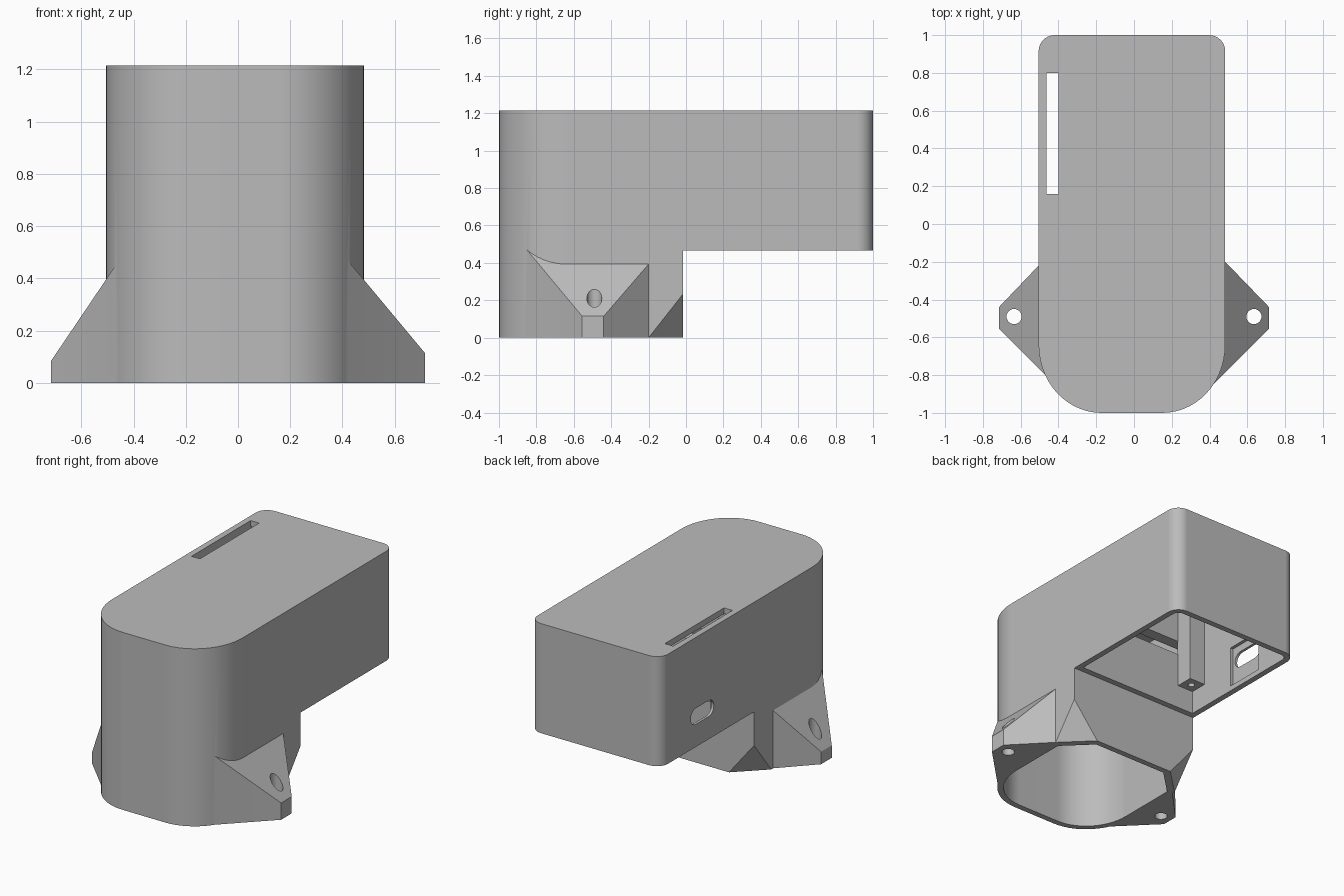
import bpy, bmesh
from math import sin, cos, pi, radians

cube = bpy.data.objects.get("Cube")
if cube:
    bpy.data.objects.remove(cube, do_unlink=True)

grey = bpy.data.materials.new("plain_grey")
grey.use_nodes = True
COLOUR = (0.5, 0.5, 0.5, 1)
grey.diffuse_color = COLOUR
grey.node_tree.nodes["Principled BSDF"].inputs["Base Color"].default_value = COLOUR

LEFT, RIGHT, TOP, SHELF, WALL = 0.483, -0.505, 1.215, 0.465, 0.04
COLUMN_BACK = -0.015


def finish(name, bm):
    bmesh.ops.recalc_face_normals(bm, faces=bm.faces[:])
    mesh = bpy.data.meshes.new(name)
    bm.to_mesh(mesh)
    bm.free()
    mesh.materials.append(grey)
    obj = bpy.data.objects.new(name, mesh)
    bpy.context.collection.objects.link(obj)
    return obj


def loft(name, lower, upper):
    """Solid between two matching loops of points."""
    bm = bmesh.new()
    a = [bm.verts.new(p) for p in lower]
    b = [bm.verts.new(p) for p in upper]
    bm.faces.new(a)
    bm.faces.new(b)
    for i in range(len(a)):
        j = (i + 1) % len(a)
        bm.faces.new((a[i], a[j], b[j], b[i]))
    return finish(name, bm)


def prism(name, plan, z0, z1):
    return loft(name, [(x, y, z0) for x, y in plan], [(x, y, z1) for x, y in plan])


def box(name, x0, x1, y0, y1, z0, z1):
    return prism(name, [(x0, y0), (x1, y0), (x1, y1), (x0, y1)], z0, z1)


def arc(cx, cy, rx, ry, start, end, n=14):
    angles = [radians(start + (end - start) * i / n) for i in range(n + 1)]
    return [(cx + rx * cos(t), cy + ry * sin(t)) for t in angles]


def disc(cx, cy, r, n=24):
    return arc(cx, cy, r, r, 0, 360, n)[:-1]


def combine(target, tool, operation="DIFFERENCE"):
    mod = target.modifiers.new("combine", "BOOLEAN")
    mod.object, mod.operation, mod.solver = tool, operation, "EXACT"
    bpy.context.view_layer.objects.active = target
    bpy.ops.object.modifier_apply(modifier=mod.name)
    bpy.data.objects.remove(tool, do_unlink=True)


def outline(inset):
    """Housing plan: broad curved front corners, small rear radii."""
    x0, x1 = RIGHT + inset, LEFT - inset
    rx, ry, r = 0.333 - inset, 0.36 - inset, 0.085 - inset
    front, back = -1 + inset, 1 - inset
    return (arc(x0 + rx, front + ry, rx, ry, 180, 270)
            + arc(x1 - rx, front + ry, rx, ry, 270, 360)
            + arc(x1 - r, back - r, r, r, 0, 90, 8)
            + arc(x0 + r, back - r, r, r, 90, 180, 8))


def corner_wedge(side, scale):
    """Pyramid that bevels a lower rear corner of the column."""
    x = LEFT if side > 0 else RIGHT
    size = [s * scale for s in (0.19, 0.185, 0.235)]
    e = 0.05
    corners = [[-e, -e, -e]]
    for i in range(3):
        p = [-e, -e, -e]
        p[i] = size[i] * (1 + e * sum(1 / size[j] for j in range(3) if j != i))
        corners.append(p)
    bm = bmesh.new()
    for dx, dy, dz in corners:
        bm.verts.new((x - side * dx, COLUMN_BACK - dy, dz))
    bmesh.ops.convex_hull(bm, input=bm.verts[:])
    return finish("corner_wedge", bm)


# Outer shell: full height column in front, raised box behind
housing = prism("housing", outline(0), 0, TOP)
combine(housing, box("under_cut", -1, 1, COLUMN_BACK, 2, -1, SHELF))
for side in (1, -1):
    combine(housing, corner_wedge(side, 1))

# Mounting ears with sloping tops
for side, tip, slope, rear in ((1, 0.115, 1.2, -0.2), (-1, 0.085, 1.48, -0.22)):
    wall = LEFT if side > 0 else -RIGHT
    plan = [(0.715, -0.555), (0.715, -0.44), (wall, rear),
            (0.3, rear), (0.3, -0.86), (0.41, -0.86)]
    ear = loft("ear", [(side * x, y, 0) for x, y in plan],
               [(side * x, y, tip + slope * (0.715 - x)) for x, y in plan])
    combine(housing, ear, "UNION")

# Hollow inside with a partition that has a cable window
cavity = prism("cavity", outline(WALL), -0.1, TOP - WALL)
combine(cavity, box("partition", -1, 1, COLUMN_BACK - WALL, COLUMN_BACK + WALL, -1, 2))
for side in (1, -1):
    combine(cavity, corner_wedge(side, 1.35))
combine(cavity, box("window", -0.41, 0.38, -0.1, 0.06, 0.855, 0.95), "UNION")
combine(housing, cavity)

# Screw holes, roof slot, side port and the pocket behind it
for side in (1, -1):
    combine(housing, prism("screw_hole", disc(side * 0.635, -0.49, 0.04), -0.1, 0.6))
combine(housing, box("roof_slot", -0.464, -0.4, 0.16, 0.8, 1.1, 1.3))
port = (arc(0.615, 0.675, 0.055, 0.055, -90, 90, 10)
        + arc(0.475, 0.675, 0.055, 0.055, 90, 270, 10))
combine(housing, loft("port", [(-0.6, y, z) for y, z in port],
                      [(-0.4, y, z) for y, z in port]))
combine(housing, box("port_pocket", RIGHT + 0.018, -0.42, 0.4, 0.68, 0.5, 0.78))

# Inner screw posts hanging from the roof
posts = []
for name, x in (("right_post", RIGHT + 0.1), ("left_post", LEFT - 0.1)):
    post = box(name, x - 0.06, x + 0.06, 0.02, 0.145, 0.625, TOP - 0.03)
    combine(post, prism("pilot_hole", disc(x, 0.085, 0.022, 16), 0.5, 0.8))
    posts.append(post)

# Smooth the curves and keep the edges crisp
for obj in [housing] + posts:
    bpy.ops.object.select_all(action="DESELECT")
    obj.select_set(True)
    bpy.context.view_layer.objects.active = obj
    bpy.ops.object.shade_smooth_by_angle(angle=radians(25))
    weighted = obj.modifiers.new("even_normals", "WEIGHTED_NORMAL")
    weighted.keep_sharp = True
